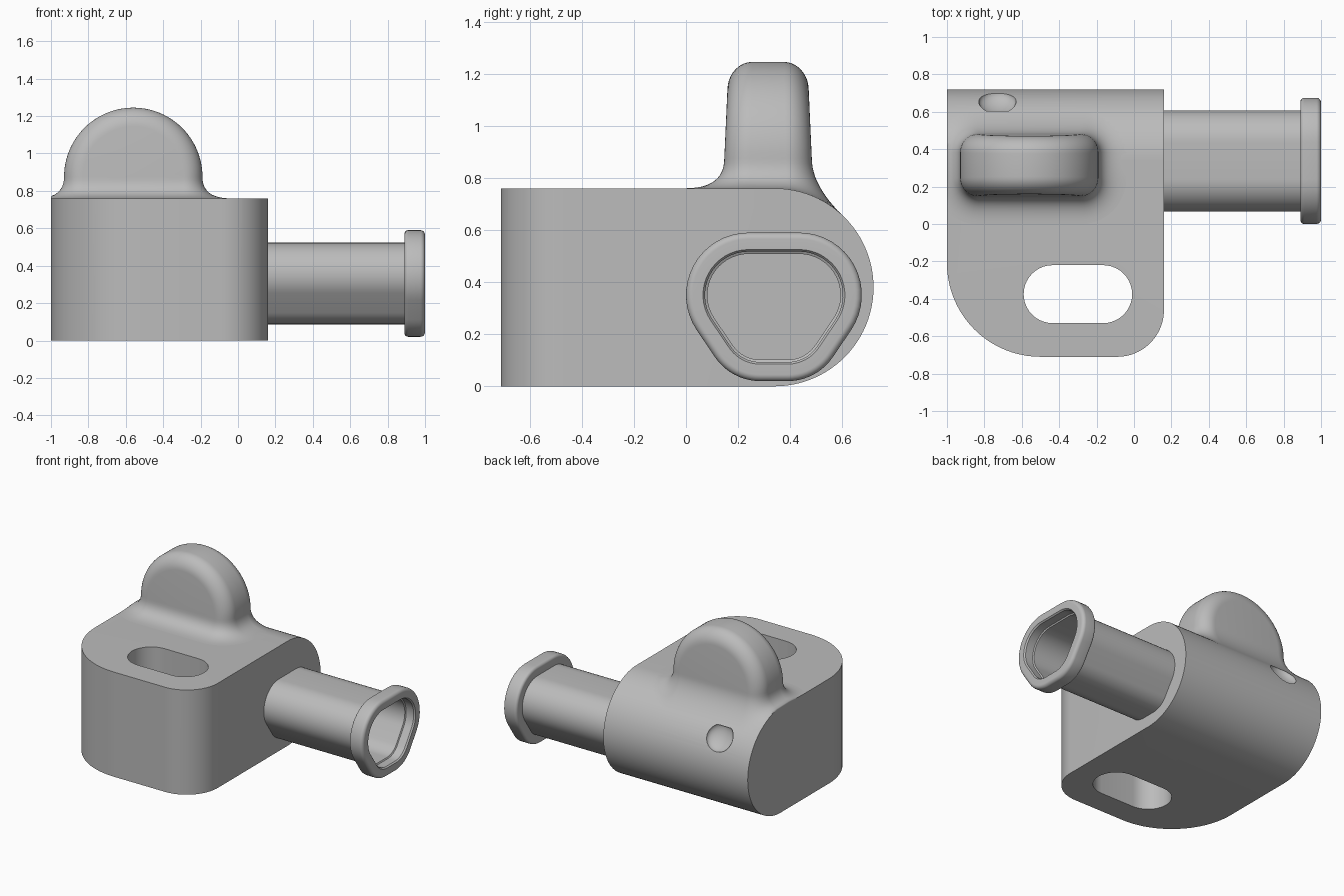
import bpy, bmesh, math
from mathutils import Vector, Matrix

if "Cube" in bpy.data.objects:
    bpy.data.objects.remove(bpy.data.objects["Cube"], do_unlink=True)

grey = bpy.data.materials.new("plain_grey")
grey.use_nodes = True
COLOUR = (0.5, 0.5, 0.5, 1)
grey.diffuse_color = COLOUR
grey.node_tree.nodes["Principled BSDF"].inputs["Base Color"].default_value = COLOUR


def finish(name, bm):
    bmesh.ops.remove_doubles(bm, verts=bm.verts, dist=0.0004)
    bmesh.ops.recalc_face_normals(bm, faces=bm.faces)
    mesh = bpy.data.meshes.new(name)
    bm.to_mesh(mesh)
    bm.free()
    mesh.materials.append(grey)
    ob = bpy.data.objects.new(name, mesh)
    bpy.context.collection.objects.link(ob)
    return ob


def activate(ob):
    bpy.ops.object.select_all(action='DESELECT')
    ob.select_set(True)
    bpy.context.view_layer.objects.active = ob


def smooth(ob, degrees=35):
    activate(ob)
    bpy.ops.object.shade_smooth_by_angle(angle=math.radians(degrees))


def loft(bm, rings, closed=True, caps=False):
    rows = [[bm.verts.new(p) for p in ring] for ring in rings]
    n = len(rows[0])
    for a, b in zip(rows, rows[1:]):
        for i in range(n if closed else n - 1):
            j = (i + 1) % n
            bm.faces.new((a[i], a[j], b[j], b[i]))
    if caps:
        bm.faces.new(rows[0])
        bm.faces.new(rows[-1])


def arc(cx, cy, r, start, end, steps=20):
    angles = [math.radians(start + (end - start) * i / steps) for i in range(steps + 1)]
    return [(cx + r * math.cos(a), cy + r * math.sin(a)) for a in angles]


def prism(name, outline, low, high, along_x=False):
    bm = bmesh.new()
    place = (lambda u, v, w: (w, u, v)) if along_x else (lambda u, v, w: (u, v, w))
    loft(bm, [[place(u, v, w) for u, v in outline] for w in (low, high)], caps=True)
    return finish(name, bm)


def cut(target, tool, operation):
    mod = target.modifiers.new("cut", 'BOOLEAN')
    mod.operation, mod.object, mod.solver = operation, tool, 'EXACT'
    activate(target)
    bpy.ops.object.modifier_apply(modifier=mod.name)
    bpy.data.objects.remove(tool, do_unlink=True)


# Body: plan outline trimmed by a side profile with a round back
LEFT, RIGHT, FRONT, H = -1.0, 0.16, -0.71, 0.76
R, CY = H / 2, 0.34
plan = (arc(LEFT + 0.5, FRONT + 0.5, 0.5, 180, 270)
        + arc(RIGHT - 0.25, FRONT + 0.25, 0.25, 270, 360) + [(RIGHT, 0.9), (LEFT, 0.9)])
body = prism("body", plan, 0, H)
side = [(-1, 0)] + arc(CY, R, R, -90, 90, 48) + [(-1, H)]
cut(body, prism("side_cutter", side, -1.2, 0.4, True), 'INTERSECT')

# Slot through the body
slot = arc(-0.165, -0.375, 0.155, -90, 90) + arc(-0.435, -0.375, 0.155, 90, 270)
cut(body, prism("slot_cutter", slot, -0.2, 1), 'DIFFERENCE')

# Shallow dimple on the round back
bm = bmesh.new()
tilt = math.radians(34)
spot = Vector((-0.73, CY + R * math.cos(tilt), R + R * math.sin(tilt)))
bmesh.ops.create_uvsphere(bm, u_segments=32, v_segments=16, radius=0.1,
                          matrix=Matrix.Translation(spot)
                          @ Matrix.Rotation(tilt - math.pi / 2, 4, 'X')
                          @ Matrix.Diagonal((1, 1, 0.5, 1)))
cut(body, finish("dimple_cutter", bm), 'DIFFERENCE')
smooth(body)

# Thumb tab: half-round dome over a skirt that blends into the body
TX, TY, TZ, TR, DEPTH, EDGE = -0.56, 0.315, 0.875, 0.37, 0.168, 0.1


def deck(y):
    return R + math.sqrt(max(R * R - max(y - CY, 0) ** 2, 0))


section = [(0, -DEPTH, 0, -1)]
for sign, start, end in ((-1, -90, 0), (1, 0, 90)):
    for c, s in arc(0, 0, 1, start, end, 10):
        section.append((TR - EDGE + EDGE * c, sign * (DEPTH - EDGE) + EDGE * s, c, s))
section.append((0, DEPTH, 0, 1))

bm = bmesh.new()
dome = []
for k in range(49):
    a = math.pi * k / 48
    row = []
    for rho, y, _, _ in section:
        rise = rho * math.sin(a)
        row.append((TX + rho * math.cos(a), TY + y * (1 - 0.1 * rise / TR), TZ + rise))
    dome.append(row)
loft(bm, dome, closed=False)

foot = section + [(-r, y, -nx, ny) for r, y, nx, ny in reversed(section)]
skirt = []
for k in range(13):
    t = k / 12
    row = []
    for x, y, nx, ny in foot:
        flare = 0.15 if ny <= 0 else 0.15 - 0.03 * ny
        start = Vector((TX + x, TY + y, TZ))
        end = start + Vector((nx, ny, 0)) * flare
        end.z = deck(end.y)
        slope = max(end.y - CY, 0) / (end.z - R)
        bend = Vector((start.x, start.y, min(end.z + slope * (end.y - start.y), TZ)))
        p = start * (1 - t) ** 2 + bend * 2 * t * (1 - t) + end * t * t
        row.append((max(p.x, LEFT), p.y, p.z))
    skirt.append(row)
loft(bm, skirt)
smooth(finish("thumb_tab", bm), 50)

# Hollow pin with a rounded three-sided section and an end flange


def pin_ring(x, grow):
    big, small = 0.17 + grow, 0.14 + grow
    outline = (arc(0.435, 0.35, big, -34, 90, 16) + arc(0.24, 0.35, big, 90, 214, 16)
               + arc(0.285, 0.23, small, 214, 270, 10) + arc(0.39, 0.23, small, 270, 326, 10))
    return [(x, y, z) for y, z in outline]


path = [(0.15, 0.003), (0.89, 0.003)]
path += arc(0.91, 0.05, 0.02, 180, 90, 6)
path += arc(0.975, 0.045, 0.025, 90, 0, 8)
path += [(1, 0.005), (0.99, -0.003), (0.93, -0.003), (0.925, -0.012), (0.165, -0.012)]
bm = bmesh.new()
loft(bm, [pin_ring(x, grow) for x, grow in path], caps=True)
smooth(finish("hollow_pin", bm))
